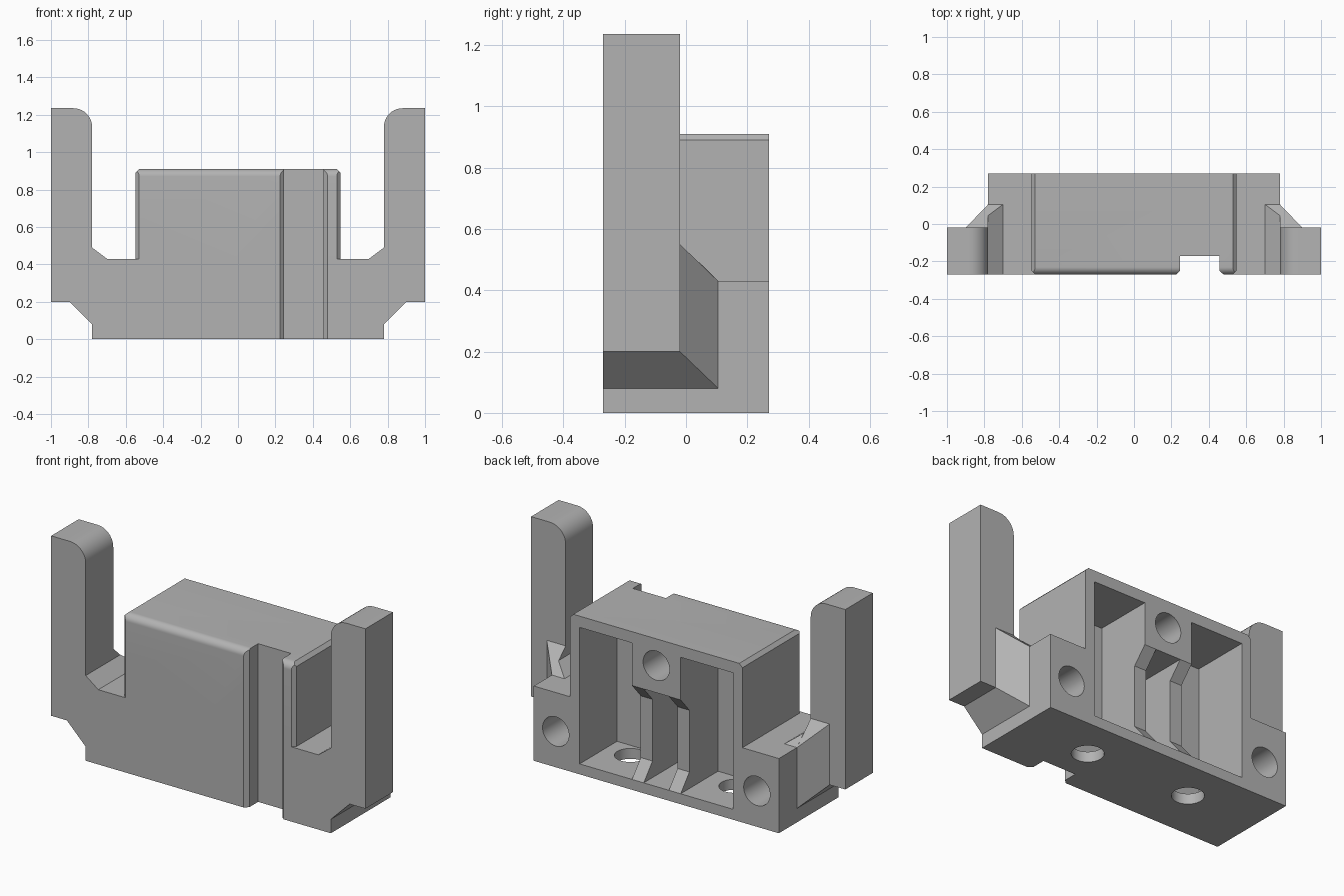
import bpy, bmesh, math
from mathutils import Vector

if "Cube" in bpy.data.objects:
    bpy.data.objects.remove(bpy.data.objects["Cube"])

grey = bpy.data.materials.new("plain grey")
grey.diffuse_color = (0.45, 0.45, 0.45, 1)
grey.use_nodes = True
grey.node_tree.nodes["Principled BSDF"].inputs["Base Color"].default_value = grey.diffuse_color


def finish(name, bm):
    bmesh.ops.recalc_face_normals(bm, faces=bm.faces)
    me = bpy.data.meshes.new(name)
    bm.to_mesh(me)
    bm.free()
    me.materials.append(grey)
    ob = bpy.data.objects.new(name, me)
    bpy.context.collection.objects.link(ob)
    return ob


def prism(name, pts, axis, a, b):
    """Extrude a 2D profile along an axis, from a to b."""
    place = {"x": lambda p, t: (t, p[0], p[1]),
             "y": lambda p, t: (p[0], t, p[1]),
             "z": lambda p, t: (p[0], p[1], t)}[axis]
    bm = bmesh.new()
    lo = [bm.verts.new(place(p, a)) for p in pts]
    hi = [bm.verts.new(place(p, b)) for p in pts]
    bm.faces.new(lo)
    bm.faces.new(hi)
    for i in range(len(pts)):
        j = (i + 1) % len(pts)
        bm.faces.new((lo[i], lo[j], hi[j], hi[i]))
    return finish(name, bm)


def box(name, x0, x1, y0, y1, z0, z1):
    return prism(name, [(x0, y0), (x1, y0), (x1, y1), (x0, y1)], "z", z0, z1)


def hull(name, pts):
    bm = bmesh.new()
    for p in pts:
        bm.verts.new(p)
    bmesh.ops.convex_hull(bm, input=bm.verts)
    bmesh.ops.dissolve_limit(bm, angle_limit=0.01, verts=bm.verts, edges=bm.edges)
    return finish(name, bm)


def arc(cx, cz, r, a0, a1, n=10):
    return [(cx + r * math.cos(math.radians(a0 + (a1 - a0) * i / n)),
             cz + r * math.sin(math.radians(a0 + (a1 - a0) * i / n))) for i in range(n + 1)]


def circle(cx, cy, r, n=40):
    return arc(cx, cy, r, 0, 360, n)[:-1]


def combine(target, tool, op):
    mod = target.modifiers.new(op, "BOOLEAN")
    mod.operation, mod.solver, mod.object = op, "EXACT", tool
    bpy.context.view_layer.objects.active = target
    bpy.ops.object.modifier_apply(modifier=mod.name)
    bpy.data.objects.remove(tool)


F, B, M = -0.27, 0.27, -0.02        # front, back, and rear of the arms
W, H, C = 0.548, 0.91, 0.02         # housing half width, height, chamfer

# Housing: chamfered sides and corners, rounded front top edge
housing = prism("bracket_housing", [(-W, 0), (W, 0), (W, H - C), (W - C, H),
                                    (C - W, H), (-W, H - C)], "y", F, B)
plan = prism("plan", [(C - W, F), (W - C, F), (W, F + C), (W, 0.3),
                      (-W, 0.3), (-W, F + C)], "z", -0.1, 1)
combine(housing, plan, "INTERSECT")
side = prism("side", [(0.4, -0.1), (0.4, H)] + arc(F + 0.04, H - 0.04, 0.04, 90, 180)
             + [(F, -0.1)], "x", -1, 1)
combine(housing, side, "INTERSECT")

# Wide base with the mounting flanges
combine(housing, box("base", -0.78, 0.78, F, B, 0, 0.43), "UNION")

for s in (-1, 1):
    # Upright arm with rounded inner top and sloped foot
    profile = [(0.6, 0.08), (0.78, 0.08), (0.9, 0.2), (1, 0.2), (1, 1.235)]
    profile += arc(0.88, 1.135, 0.1, 90, 180) + [(0.78, 0.49), (0.7, 0.43), (0.6, 0.43)]
    combine(housing, prism("arm", [(s * x, z) for x, z in profile], "y", F, M), "UNION")
    # Ramp on the flange beside the arm
    ramp = [(0.7, F, 0.43), (0.7, 0.105, 0.43), (0.78, F, 0.49), (0.78, 0.045, 0.49),
            (0.78, 0.105, 0.43), (0.7, F, 0.3), (0.7, 0.105, 0.3), (0.78, F, 0.3),
            (0.78, 0.105, 0.3)]
    combine(housing, hull("ramp", [(s * x, y, z) for x, y, z in ramp]), "UNION")
    # Gusset behind the arm
    gusset = [(0.78, 0.105, 0.08), (0.78, 0.105, 0.43)]
    for y in (M, M - 0.08):
        gusset += [(0.78, y, 0.08), (0.78, y, 0.55), (0.9, y, 0.2), (0.9, y, 0.55)]
    combine(housing, hull("gusset", [(s * x, y, z) for x, y, z in gusset]), "UNION")

# Chamfered groove down the front
groove = prism("groove", [(0.215, F - 0.01), (0.225, F), (0.247, F + C), (0.247, -0.17),
                          (0.457, -0.17), (0.457, F + C), (0.479, F), (0.489, F - 0.01)],
               "z", -0.1, 1)
combine(housing, groove, "DIFFERENCE")

# Rear cavity, then the screw boss and two ribs inside it
combine(housing, box("cavity", -0.488, 0.488, -0.07, 0.4, 0.06, 0.845), "DIFFERENCE")
combine(housing, box("boss", -0.155, 0.155, -0.1, B, 0.6, 0.88), "UNION")
rib = [(-0.1, 0.03), (B, 0.03), (B, 0.06), (0.19, 0.155), (0.19, 0.51),
       (B, 0.6), (B, 0.62), (-0.1, 0.62)]
for x in (-0.155, 0.08):
    combine(housing, prism("rib", rib, "x", x, x + 0.075), "UNION")

# Blind screw holes in the back and through holes in the floor
for x, z in ((0, 0.756), (-0.64, 0.206), (0.64, 0.206)):
    combine(housing, prism("hole", circle(x, z, 0.084), "y", -0.05, 0.4), "DIFFERENCE")
for x in (-0.332, 0.332):
    combine(housing, prism("hole", circle(x, 0.03, 0.084), "z", -0.1, 0.08), "DIFFERENCE")

bpy.ops.object.select_all(action="DESELECT")
housing.select_set(True)
bpy.context.view_layer.objects.active = housing
bpy.ops.object.shade_smooth_by_angle(angle=math.radians(25))
